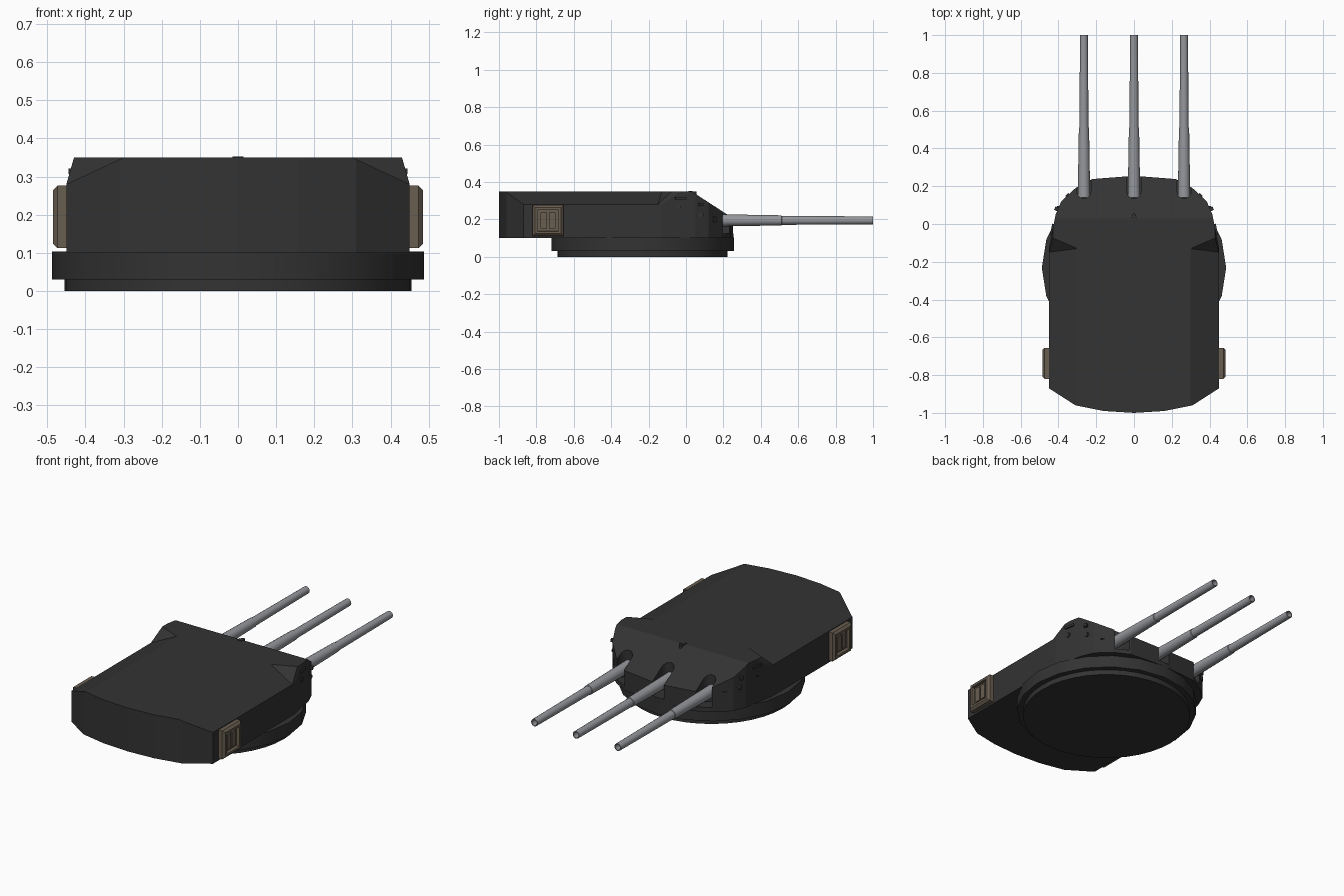
import bpy, bmesh, math
from mathutils import Vector, Matrix

if "Cube" in bpy.data.objects:
    bpy.data.objects.remove(bpy.data.objects["Cube"])


def material(name, rgb):
    m = bpy.data.materials.new(name)
    m.use_nodes = True
    m.diffuse_color = (*rgb, 1)
    bsdf = next(n for n in m.node_tree.nodes if n.type == 'BSDF_PRINCIPLED')
    bsdf.inputs["Base Color"].default_value = (*rgb, 1)
    return m


ARMOUR = material("dark armour", (0.033, 0.033, 0.033))
STEEL = material("gun steel", (0.30, 0.31, 0.33))
BROWN = material("brown housing", (0.14, 0.112, 0.08))


def finish(bm, name, mat, smooth=False):
    bmesh.ops.recalc_face_normals(bm, faces=bm.faces[:])
    me = bpy.data.meshes.new(name)
    bm.to_mesh(me)
    bm.free()
    ob = bpy.data.objects.new(name, me)
    bpy.context.collection.objects.link(ob)
    me.materials.append(mat)
    if smooth:
        bpy.ops.object.select_all(action='DESELECT')
        ob.select_set(True)
        bpy.context.view_layer.objects.active = ob
        bpy.ops.object.shade_smooth_by_angle(angle=math.radians(32))
    return ob


def prism(outline, z0, z1):
    bm = bmesh.new()
    face = bm.faces.new([bm.verts.new((x, y, z0)) for x, y in outline])
    ext = bmesh.ops.extrude_face_region(bm, geom=[face])["geom"]
    bmesh.ops.translate(bm, vec=(0, 0, z1 - z0),
                        verts=[v for v in ext if isinstance(v, bmesh.types.BMVert)])
    return bm


def slice_off(bm, point, normal):
    bmesh.ops.bisect_plane(bm, geom=bm.verts[:] + bm.edges[:] + bm.faces[:],
                           plane_co=point, plane_no=normal, clear_outer=True)
    bmesh.ops.holes_fill(bm, edges=[e for e in bm.edges if e.is_boundary])


def box(name, centre, size, mat, rot=0):
    bm = bmesh.new()
    bmesh.ops.create_cube(bm, size=1)
    bmesh.ops.scale(bm, vec=size, verts=bm.verts)
    bm.transform(Matrix.Translation(centre) @ Matrix.Rotation(rot, 4, 'Z'))
    return finish(bm, name, mat)


def lathe(name, profile, segs, mat, matrix):
    """Spin (radius, height) points round z, then place the result."""
    bm = bmesh.new()
    verts = [bm.verts.new((r, 0, h)) for r, h in profile]
    edges = [bm.edges.new(p) for p in zip(verts, verts[1:])]
    bmesh.ops.spin(bm, geom=verts + edges, cent=(0, 0, 0), axis=(0, 0, 1),
                   angle=math.tau, steps=segs, use_merge=False)
    bmesh.ops.remove_doubles(bm, verts=bm.verts, dist=0.0002)
    bm.transform(matrix)
    return finish(bm, name, mat, True)


def cut(target, cutter):
    mod = target.modifiers.new("cut", 'BOOLEAN')
    mod.operation = 'DIFFERENCE'
    mod.solver = 'EXACT'
    mod.object = cutter
    bpy.context.view_layer.objects.active = target
    bpy.ops.object.modifier_apply(modifier=mod.name)
    bpy.data.objects.remove(cutter)


# Armoured gunhouse: outline prism with sloping front and leaning upper sides
half = [(0.16, -0.99), (0.31, -0.96), (0.45, -0.87), (0.45, -0.13), (0.415, 0.05),
        (0.385, 0.12), (0.31, 0.19), (0.22, 0.238)]
outline = [(0, -1)] + half + [(0, 0.255)] + [(-x, y) for x, y in reversed(half)]
bm = prism(outline, 0.10, 0.35)
slice_off(bm, (0, 0.03, 0.35), (0, 0.13, 0.2))
for s in (1, -1):
    slice_off(bm, (s * 0.45, 0, 0.28), (s * 0.07, 0, 0.02))
gunhouse = finish(bm, "gunhouse", ARMOUR)

# Sloped roof edges that stop at the raised front corners
for s in (1, -1):
    bm = bmesh.new()
    for x, z in ((0.193, 0.40), (0.60, 0.21), (0.60, 0.40)):
        end = -0.13 + 0.43 * (x - 0.3) + 1.2 * (z - 0.35)
        for y in (-1.2, end):
            bm.verts.new((s * x, y, z))
    bmesh.ops.convex_hull(bm, input=bm.verts[:])
    cut(gunhouse, finish(bm, "roof_edge_cutter", ARMOUR))

# Round-ended gun ports
GUNS = (-0.265, 0, 0.265)
for gx in GUNS:
    arc = [(gx + 0.037 * math.cos(a), 0.172 + 0.037 * math.sin(a))
           for a in (math.pi + math.pi * i / 10 for i in range(11))]
    bm = prism(arc + [(gx + 0.037, 0.4), (gx - 0.037, 0.4)], 0.125, 0.5)
    cut(gunhouse, finish(bm, "port_cutter", ARMOUR))

# Guns: stepped sleeve, tapering tube and hollow muzzle
for label, gx in zip(("right", "middle", "left"), GUNS):
    place = Matrix.Translation((gx, 0, 0.195)) @ Matrix.Rotation(-math.pi / 2, 4, 'X')
    lathe(label + "_gun", [(0, 0.14), (0.033, 0.14), (0.027, 0.51), (0.024, 0.512),
                           (0.021, 1), (0.016, 1), (0.016, 0.9), (0, 0.9)],
          16, STEEL, place)

# Rotating base
base = Matrix.Translation((0, -0.232, 0))
lathe("base_ring", [(0, 0.03), (0.488, 0.03), (0.488, 0.103), (0, 0.103)], 20, ARMOUR, base)
lathe("base_foot", [(0, 0), (0.455, 0), (0.455, 0.035), (0, 0.035)], 40, ARMOUR, base)

for side, s in (("left", 1), ("right", -1)):
    # Rangefinder housing: bevelled block with a recess and two shutters
    bm = bmesh.new()
    bmesh.ops.create_cube(bm, size=1)
    bmesh.ops.scale(bm, vec=(0.055, 0.164, 0.164), verts=bm.verts)
    outer = [f for f in bm.faces if f.normal.x * s > 0.9]
    bmesh.ops.bevel(bm, geom=list(outer[0].edges), offset=0.012, segments=1, affect='EDGES')
    outer = max((f for f in bm.faces if abs(f.normal.x) > 0.9),
                key=lambda f: f.calc_center_median().x * s)
    bmesh.ops.inset_region(bm, faces=[outer], thickness=0.018, depth=0)
    bmesh.ops.inset_region(bm, faces=[outer], thickness=0.002, depth=-0.018)
    bm.transform(Matrix.Translation((s * 0.458, -0.738, 0.194)))
    finish(bm, side + "_rangefinder_housing", BROWN)
    for y in (-0.76, -0.716):
        box(side + "_rangefinder_shutter", (s * 0.470, y, 0.194), (0.012, 0.034, 0.085), BROWN)

    # Sighting slots and round sight covers on the cheeks
    box(side + "_sight_hood", (s * 0.428, -0.03, 0.314), (0.022, 0.06, 0.014), ARMOUR, s * 0.19)
    box(side + "_cheek_sight", (s * 0.410, 0.08, 0.28), (0.02, 0.02, 0.016), ARMOUR, s * 0.4)
    box(side + "_front_sight", (s * 0.352, 0.152, 0.2), (0.012, 0.022, 0.032), ARMOUR, s * 0.82)
    for x, y, z in ((0.432, -0.04, 0.265), (0.402, 0.08, 0.225)):
        place = Matrix.Translation((s * x, y, z)) @ Matrix.Rotation(s * math.pi / 2, 4, 'Y')
        lathe(side + "_sight_cover", [(0, -0.006), (0.014, -0.006), (0.014, 0.006), (0, 0.006)],
              12, ARMOUR, place)

# Small fittings on the roof centreline
box("roof_hatch_lip", (0, 0.025, 0.346), (0.03, 0.022, 0.014), ARMOUR)
lathe("front_plate_cap", [(0, -0.01), (0.011, -0.01), (0.011, 0.012), (0, 0.012)], 12, ARMOUR,
      Matrix.Translation((0, 0.045, 0.338)))
